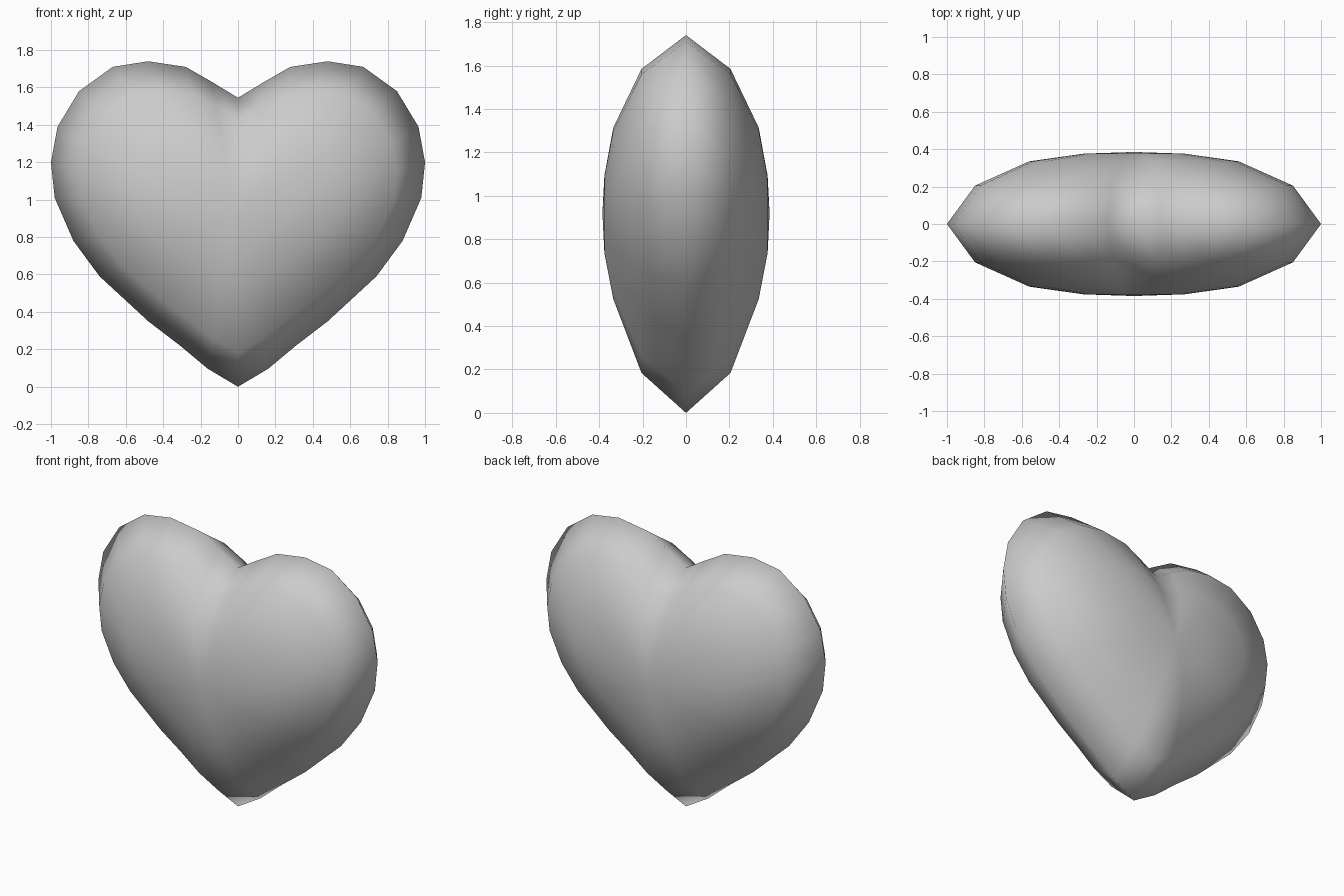
import bpy
import bmesh

cube = bpy.data.objects.get("Cube")
if cube:
    bpy.data.objects.remove(cube, do_unlink=True)

# Right half of the rim, from the cleft round to the lower tip
HALF = [(0, 1.545), (0.14, 1.63), (0.28, 1.71), (0.48, 1.74), (0.67, 1.71),
        (0.85, 1.58), (0.965, 1.39), (1, 1.2), (0.98, 1.01), (0.88, 0.78),
        (0.74, 0.59), (0.48, 0.35), (0.31, 0.22), (0.16, 0.095), (0, 0)]
RIM = HALF + [(-x, z) for x, z in HALF[-2:0:-1]]
MID_Z = 0.92
CROWN = 0.385

# Shrinking rings: width scale, upper scale, lower scale, depth
RINGS = [(0.85, 0.81, 0.8, 0.205), (0.56, 0.48, 0.43, 0.335),
         (0.27, 0.21, 0.2, 0.376)]


def add_ring(bm, wide, up, down, y):
    verts = []
    for x, z in RIM:
        dz = z - MID_Z
        verts.append(bm.verts.new((x * wide, y, MID_Z + dz * (up if dz > 0 else down))))
    return verts


def add_side(bm, rim, side):
    """Pillow one face of the heart from the rim to its crown."""
    outer = rim
    count = len(rim)
    for wide, up, down, depth in RINGS:
        inner = add_ring(bm, wide, up, down, side * depth)
        for i in range(count):
            j = (i + 1) % count
            bm.faces.new((outer[i], outer[j], inner[j], inner[i]))
        outer = inner
    crown = bm.verts.new((0, side * CROWN, MID_Z))
    for i in range(count):
        bm.faces.new((outer[i], outer[(i + 1) % count], crown))


# Heart body: both sides share one rim
bm = bmesh.new()
rim = add_ring(bm, 1, 1, 1, 0)
for side in (-1, 1):
    add_side(bm, rim, side)
bmesh.ops.recalc_face_normals(bm, faces=bm.faces)
for face in bm.faces:
    face.smooth = True
mesh = bpy.data.meshes.new("heart")
bm.to_mesh(mesh)
bm.free()
heart = bpy.data.objects.new("heart", mesh)
bpy.context.collection.objects.link(heart)

# Plain light grey
grey = bpy.data.materials.new("light_grey")
grey.use_nodes = True
colour = (0.6, 0.6, 0.6, 1)
grey.diffuse_color = colour
grey.node_tree.nodes["Principled BSDF"].inputs["Base Color"].default_value = colour
mesh.materials.append(grey)
